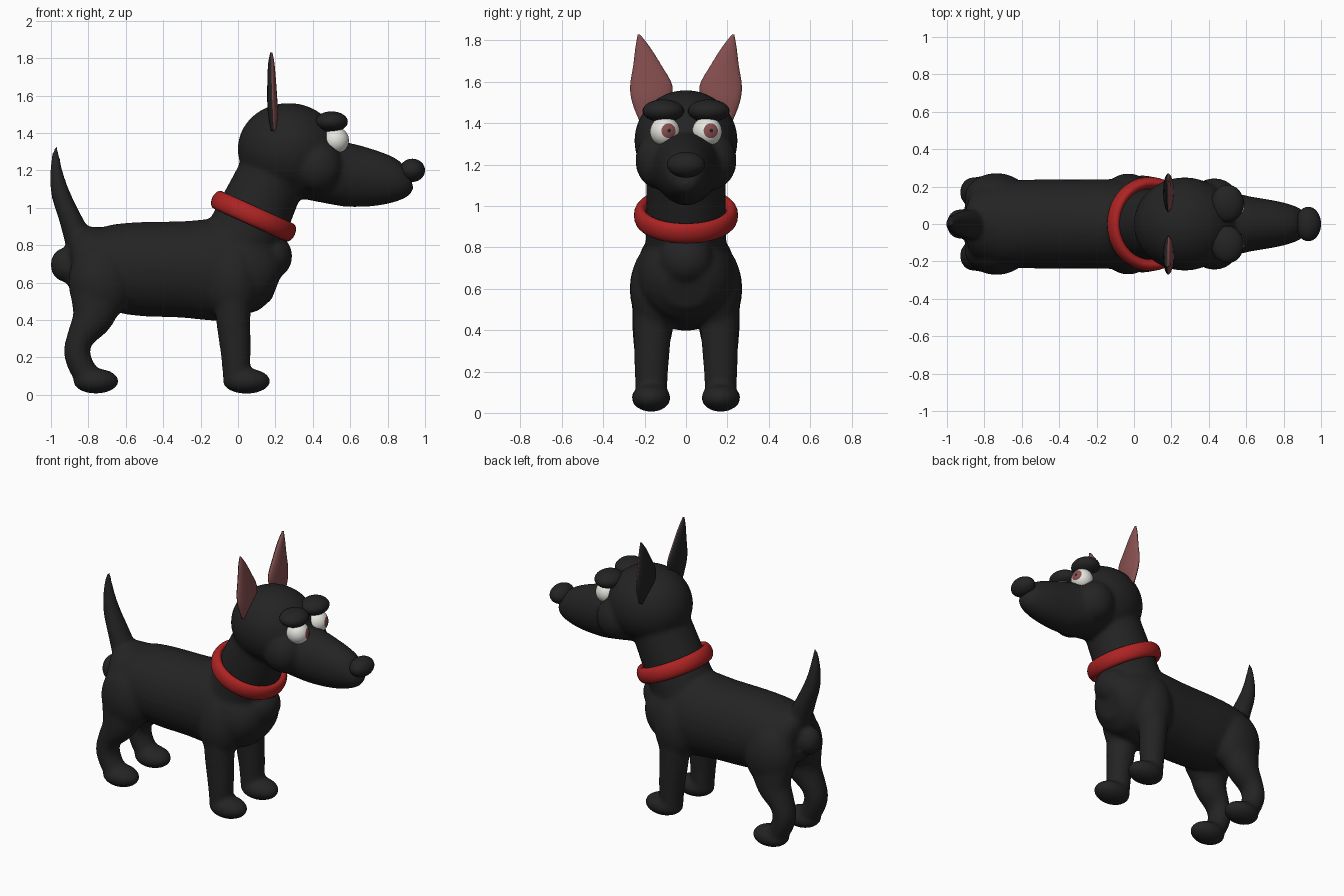
import bpy, bmesh, math
from mathutils import Vector, Matrix

if "Cube" in bpy.data.objects:
    bpy.data.objects.remove(bpy.data.objects["Cube"])


def material(name, r, g, b):
    m = bpy.data.materials.new(name)
    m.diffuse_color = (r, g, b, 1)
    m.use_nodes = True
    m.node_tree.nodes["Principled BSDF"].inputs["Base Color"].default_value = m.diffuse_color
    return m


BLACK = material("black coat", 0.017, 0.017, 0.017)
RED = material("red collar", 0.42, 0.017, 0.017)
PINK = material("dusty pink", 0.24, 0.078, 0.078)
WHITE = material("eye white", 0.8, 0.8, 0.75)


def finish(bm, name, *mats):
    bmesh.ops.recalc_face_normals(bm, faces=bm.faces)
    for f in bm.faces:
        f.smooth = True
    me = bpy.data.meshes.new(name)
    bm.to_mesh(me)
    bm.free()
    for m in mats:
        me.materials.append(m)
    ob = bpy.data.objects.new(name, me)
    bpy.context.collection.objects.link(ob)
    return ob


def blob(bm, centre, radii, segs=32):
    mat = Matrix.Translation(centre) @ Matrix.Diagonal((*radii, 1))
    return bmesh.ops.create_uvsphere(bm, u_segments=segs, v_segments=segs * 3 // 4,
                                     radius=1, matrix=mat)


def loft(bm, sections, side=1, steps=4, n=28):
    """Smooth tube through (x, y, z, half width in y, half depth) sections."""
    s = [Vector(v) for v in sections]
    fine = []
    for i in range(len(s) - 1):
        a, b, c, d = s[max(i - 1, 0)], s[i], s[i + 1], s[min(i + 2, len(s) - 1)]
        for k in range(steps):
            t = k / steps
            fine.append(0.5 * (2 * b + (c - a) * t + (2 * a - 5 * b + 4 * c - d) * t * t
                               + (3 * b - a - 3 * c + d) * t ** 3))
    fine.append(s[-1])
    rings = []
    for i, p in enumerate(fine):
        q, r = fine[max(i - 1, 0)], fine[min(i + 1, len(fine) - 1)]
        tangent = Vector((r[0] - q[0], 0, r[2] - q[2])).normalized()
        normal = Vector((tangent.z, 0, -tangent.x))
        ring = []
        for k in range(n):
            a = 2 * math.pi * k / n
            co = Vector((p[0], p[1], p[2])) + normal * (p[4] * math.cos(a))
            co.y = (co.y + p[3] * math.sin(a)) * side
            ring.append(bm.verts.new(co))
        rings.append(ring)
    for a, b in zip(rings, rings[1:]):
        for k in range(n):
            bm.faces.new((a[k], a[(k + 1) % n], b[(k + 1) % n], b[k]))
    bm.faces.new(rings[0])
    bm.faces.new(rings[-1])


# Body, neck, head and legs, fused into one soft skin
bm = bmesh.new()
loft(bm, [(-0.90, 0, 0.76, 0.08, 0.08), (-0.86, 0, 0.755, 0.17, 0.155),
          (-0.75, 0, 0.705, 0.22, 0.21), (-0.57, 0, 0.675, 0.237, 0.248),
          (-0.3, 0, 0.67, 0.238, 0.258), (-0.1, 0, 0.667, 0.24, 0.272),
          (0.05, 0, 0.65, 0.235, 0.235), (0.16, 0, 0.62, 0.19, 0.18),
          (0.215, 0, 0.6, 0.11, 0.10)])
loft(bm, [(-0.02, 0, 0.75, 0.2, 0.2), (0.07, 0, 0.93, 0.192, 0.2),
          (0.14, 0, 1.08, 0.192, 0.19), (0.22, 0, 1.25, 0.19, 0.18)])
loft(bm, [(0.35, 0, 1.22, 0.2, 0.17), (0.5, 0, 1.19, 0.175, 0.17),
          (0.62, 0, 1.17, 0.148, 0.168), (0.78, 0, 1.15, 0.12, 0.138),
          (0.88, 0, 1.14, 0.088, 0.095), (0.925, 0, 1.15, 0.05, 0.045)])
blob(bm, (0.27, 0, 1.315), (0.272, 0.25, 0.245))   # skull
blob(bm, (0.18, 0, 0.74), (0.11, 0.13, 0.12))      # upper chest
blob(bm, (-0.93, 0, 0.695), (0.072, 0.08, 0.09))   # rump
loft(bm, [(-0.84, 0, 0.8, 0.085, 0.08), (-0.9, 0, 0.95, 0.075, 0.06),
          (-0.95, 0, 1.08, 0.055, 0.05), (-0.972, 0, 1.2, 0.035, 0.034),
          (-0.975, 0, 1.33, 0.012, 0.012)])        # tail
for side in (-1, 1):
    blob(bm, (0.43, 0.125 * side, 1.22), (0.13, 0.12, 0.14))    # cheek
    blob(bm, (-0.03, 0.14 * side, 0.6), (0.14, 0.13, 0.22))     # shoulder
    loft(bm, [(-0.03, 0.16, 0.6, 0.1, 0.1), (-0.025, 0.162, 0.4, 0.092, 0.092),
              (-0.012, 0.167, 0.22, 0.082, 0.08), (-0.008, 0.167, 0.07, 0.075, 0.07)], side)
    blob(bm, (0.045, 0.168 * side, 0.073), (0.128, 0.094, 0.068))   # front paw
    blob(bm, (-0.735, 0.14 * side, 0.6), (0.172, 0.132, 0.21))      # thigh
    loft(bm, [(-0.745, 0.15, 0.58, 0.11, 0.16), (-0.775, 0.16, 0.42, 0.1, 0.115),
              (-0.84, 0.167, 0.31, 0.085, 0.075), (-0.86, 0.17, 0.22, 0.08, 0.07),
              (-0.82, 0.17, 0.12, 0.075, 0.068), (-0.76, 0.17, 0.08, 0.075, 0.06)], side)
    blob(bm, (-0.76, 0.17 * side, 0.073), (0.122, 0.094, 0.067))    # hind paw
body = finish(bm, "dog_body", BLACK)
fuse = body.modifiers.new("fuse", 'REMESH')
fuse.mode = 'VOXEL'
fuse.voxel_size = 0.014
fuse.use_smooth_shade = True
soften = body.modifiers.new("soften", 'SMOOTH')
soften.factor = 0.5
soften.iterations = 8

# Nose
bm = bmesh.new()
blob(bm, (0.932, 0, 1.2), (0.068, 0.092, 0.062))
finish(bm, "nose", BLACK)

for side, label in ((-1, "right"), (1, "left")):
    # Brow
    bm = bmesh.new()
    blob(bm, (0.5, 0.11 * side, 1.46), (0.087, 0.1, 0.055))
    finish(bm, label + "_brow", BLACK)

    # Eye, with iris and pupil as rings around the gaze direction
    bm = bmesh.new()
    gaze = Vector((1, 0.3, 0.06)).normalized()
    bmesh.ops.create_uvsphere(bm, u_segments=32, v_segments=24, radius=0.072,
                              matrix=gaze.to_track_quat('Z', 'Y').to_matrix().to_4x4())
    for f in bm.faces:
        angle = math.degrees(f.calc_center_median().angle(gaze))
        f.material_index = 2 if angle < 7.5 else 1 if angle < 30 else 0
    bmesh.ops.translate(bm, verts=bm.verts, vec=(0.521, 0.102 * side, 1.36))
    finish(bm, label + "_eye", WHITE, PINK, BLACK)

    # Ear, pink on the side facing forward
    bm = bmesh.new()
    loft(bm, [(0.19, 0.205, 1.41, 0.02, 0.014), (0.187, 0.175, 1.5, 0.085, 0.026),
              (0.183, 0.168, 1.58, 0.102, 0.027), (0.18, 0.187, 1.68, 0.068, 0.023),
              (0.178, 0.21, 1.77, 0.034, 0.017), (0.178, 0.228, 1.83, 0.005, 0.006)], side)
    bmesh.ops.recalc_face_normals(bm, faces=bm.faces)
    for f in bm.faces:
        f.material_index = 1 if f.normal.x > 0.05 else 0
    finish(bm, label + "_ear", BLACK, PINK)

# Collar, a tilted flattened ring
bpy.ops.mesh.primitive_torus_add(major_radius=0.22, minor_radius=0.032,
                                 major_segments=56, minor_segments=16,
                                 location=(0.083, 0, 0.955),
                                 rotation=(0, math.radians(24.4), 0))
collar = bpy.context.object
collar.name = "collar"
collar.scale = (0.96, 1, 1.6)
collar.data.materials.append(RED)
bpy.ops.object.shade_smooth()
